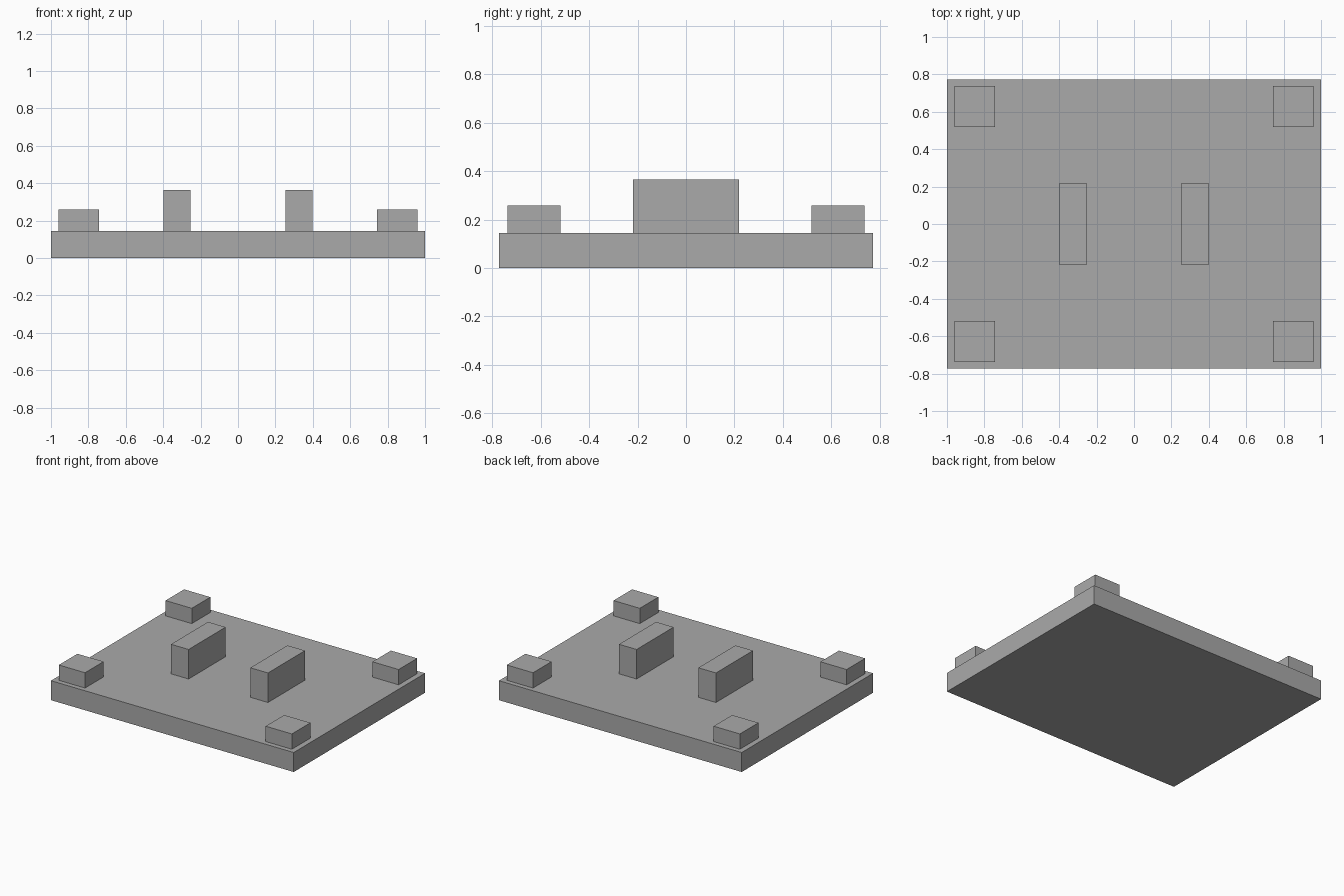
import bpy

cube = bpy.data.objects.get("Cube")
if cube:
    bpy.data.objects.remove(cube, do_unlink=True)

# Single plain grey
GREY = (0.4, 0.4, 0.4, 1)
grey = bpy.data.materials.new("plain grey")
grey.use_nodes = True
grey.diffuse_color = GREY
grey.node_tree.nodes["Principled BSDF"].inputs["Base Color"].default_value = GREY


def box(name, x, y, z, width, depth, height):
    """Box centred on x, y with its underside at z."""
    bpy.ops.mesh.primitive_cube_add(size=1, location=(x, y, z + height / 2))
    obj = bpy.context.object
    obj.name = name
    obj.scale = (width, depth, height)
    bpy.ops.object.transform_apply(location=False, rotation=False, scale=True)
    obj.data.materials.append(grey)
    return obj


# Base slab
TOP = 0.145
box("base_plate", 0, 0, 0, 2, 1.545, TOP)

for side, sx in (("left", 1), ("right", -1)):
    # Tall central rails
    box(f"{side}_rail", sx * 0.327, 0, TOP, 0.145, 0.436, 0.22)
    # Low corner pads
    for end, sy in (("front", -1), ("back", 1)):
        box(f"{end}_{side}_pad", sx * 0.852, sy * 0.628, TOP, 0.216, 0.218, 0.114)
